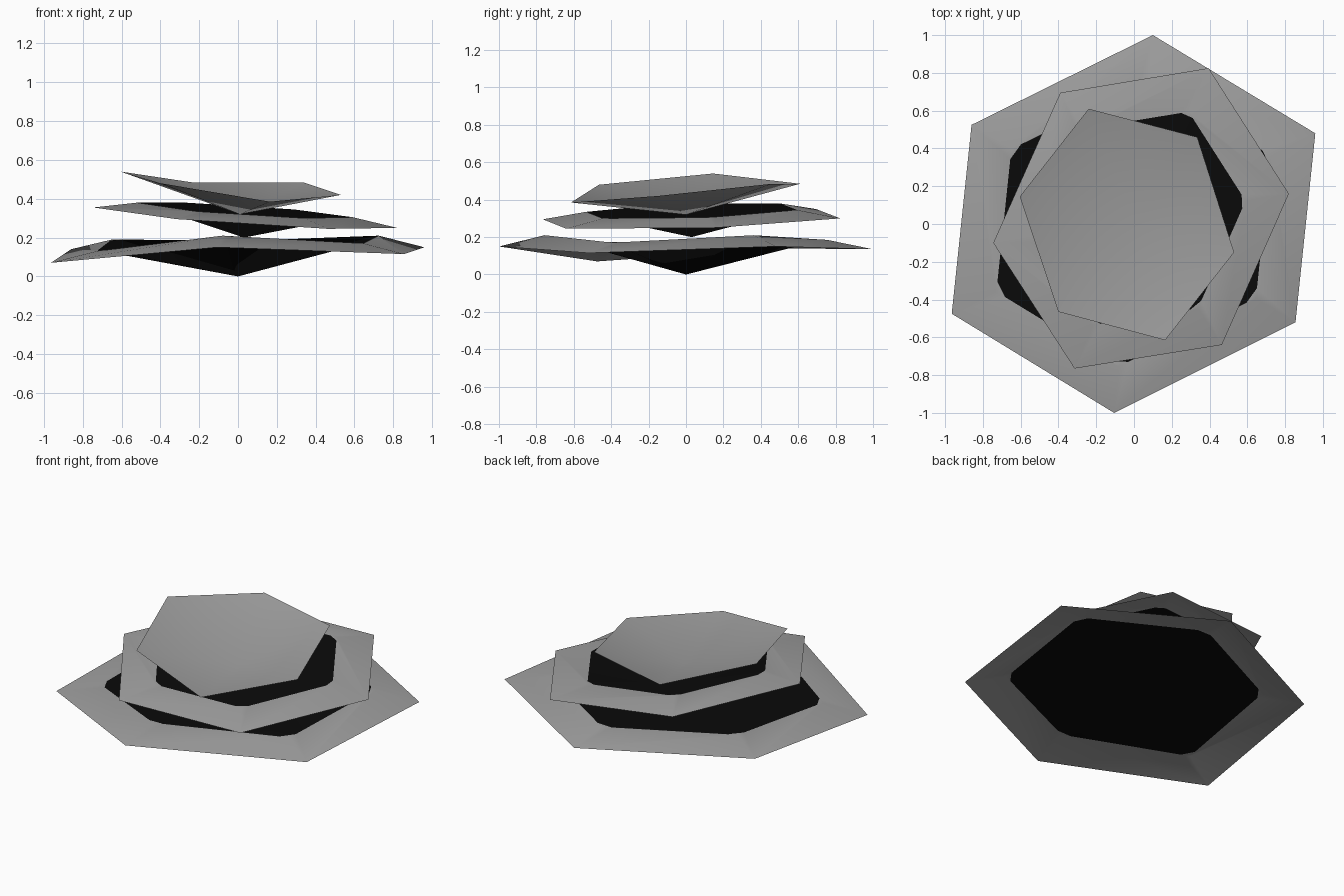
import bpy
from mathutils import Vector

cube = bpy.data.objects.get("Cube")
if cube:
    bpy.data.objects.remove(cube, do_unlink=True)


def material(name, value):
    m = bpy.data.materials.new(name)
    m.use_nodes = True
    colour = (value, value, value, 1)
    m.diffuse_color = colour
    bsdf = m.node_tree.nodes["Principled BSDF"]
    bsdf.inputs["Base Color"].default_value = colour
    bsdf.inputs["Roughness"].default_value = 0.9
    return m


grey = material("grey", 0.35)
black = material("black", 0.003)


def petal_layer(name, apex, rim, ridge_scale=None, ridge_heights=None, clip=0.07):
    """Thin hexagonal dish; with a ridge, the black bowl ends there and a grey rim falls away."""
    apex = Vector(apex)
    outer = [Vector(p) for p in rim]
    n = len(outer)
    verts, faces, slots = [apex], [], []

    def add_face(slot, *ids):
        faces.append(ids)
        slots.append(slot)

    if ridge_scale is None:
        verts += outer
        for i in range(n):
            add_face(0, 0, 1 + i, 1 + (i + 1) % n)
    else:
        ridge = []
        for p, z in zip(outer, ridge_heights):
            r = apex.lerp(p, ridge_scale)
            r.z = z
            ridge.append(r)
        # Per corner: rim point, ridge corner, and the two ends of the clipped black corner
        for i in range(n):
            c = ridge[i]
            verts += [outer[i], c, c.lerp(ridge[i - 1], clip),
                      c.lerp(ridge[(i + 1) % n], clip)]
        for i in range(n):
            o, c, a, b = range(1 + 4 * i, 5 + 4 * i)
            k = 1 + 4 * ((i + 1) % n)
            add_face(1, 0, a, b)
            add_face(1, 0, b, k + 2)
            add_face(0, a, c, b)
            add_face(0, c, o, k, k + 1, k + 2, b)

    mesh = bpy.data.meshes.new(name)
    mesh.from_pydata(verts, [], faces)
    mesh.materials.append(grey)
    mesh.materials.append(black)
    for poly, slot in zip(mesh.polygons, slots):
        poly.material_index = slot
        poly.use_smooth = True
    mesh.update()
    obj = bpy.data.objects.new(name, mesh)
    bpy.context.collection.objects.link(obj)


# Rim corners run counter-clockwise seen from above
petal_layer("bottom_layer", (0, 0, 0),
            [(0.10, 1.0, 0.135), (-0.86, 0.525, 0.14), (-0.965, -0.475, 0.07),
             (-0.105, -1.0, 0.15), (0.855, -0.52, 0.115), (0.96, 0.48, 0.15)],
            0.755, [0.185, 0.19, 0.13, 0.21, 0.17, 0.21])

petal_layer("middle_layer", (0.03, 0.03, 0.2),
            [(0.395, 0.825, 0.30), (-0.39, 0.695, 0.35), (-0.745, -0.10, 0.355),
             (-0.315, -0.765, 0.295), (0.465, -0.64, 0.245), (0.82, 0.16, 0.25)],
            0.71, [0.345, 0.38, 0.38, 0.335, 0.30, 0.305])

petal_layer("top_layer", (0.01, 0, 0.32),
            [(-0.24, 0.61, 0.485), (-0.605, 0.145, 0.54), (-0.40, -0.465, 0.48),
             (0.165, -0.615, 0.385), (0.53, -0.15, 0.42), (0.335, 0.46, 0.485)])
